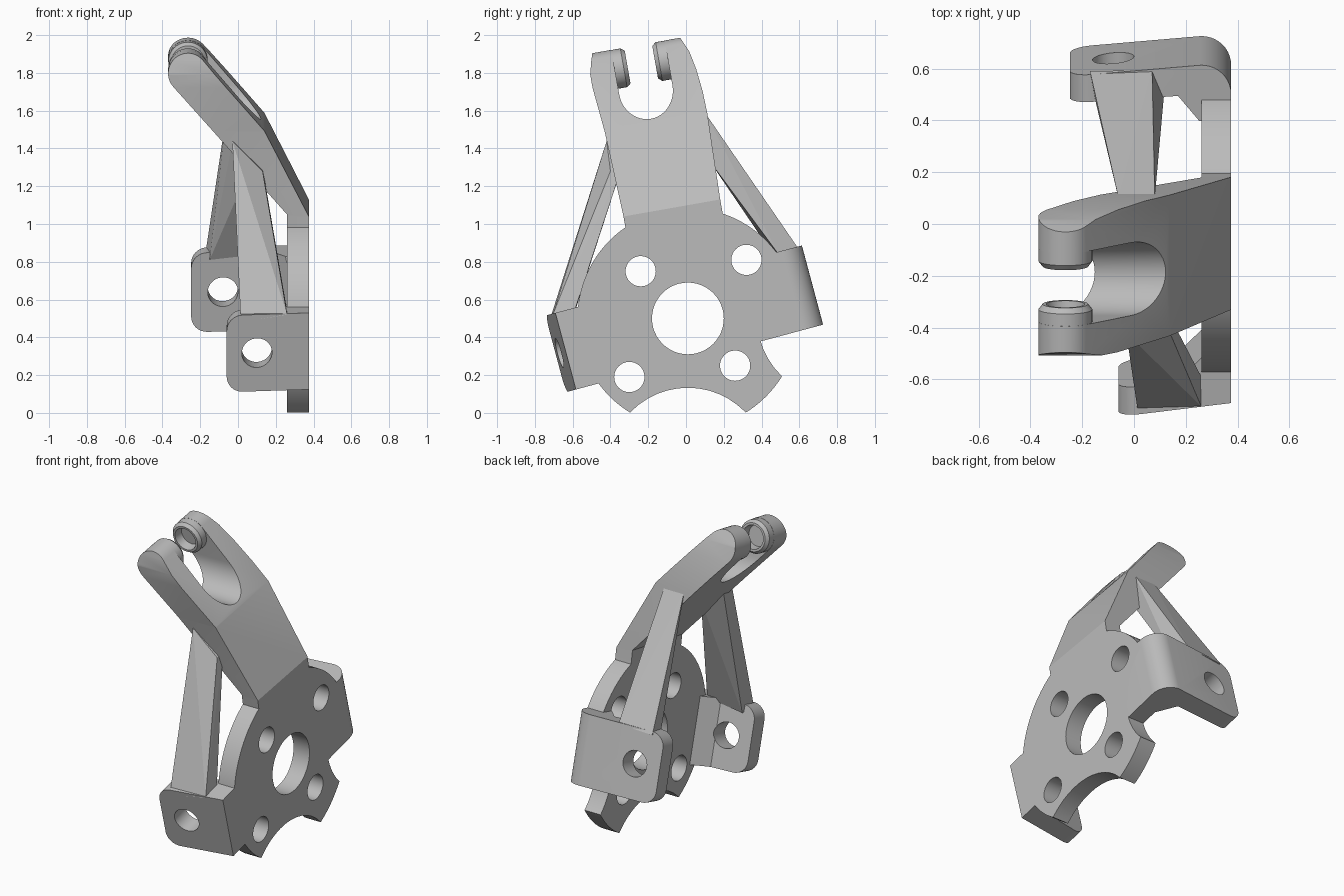
import bpy, bmesh
from math import sin, cos, pi, radians
from mathutils import Matrix, Vector

cube = bpy.data.objects.get("Cube")
if cube:
    bpy.data.objects.remove(cube, do_unlink=True)

grey = bpy.data.materials.new("plain grey")
grey.use_nodes = True
grey.diffuse_color = (0.5, 0.5, 0.5, 1)
grey.node_tree.nodes["Principled BSDF"].inputs["Base Color"].default_value = (0.5, 0.5, 0.5, 1)


def frame(degrees, y, z):
    """Local x, p, q axes, turned about x and placed at (y, z)."""
    return Matrix.Translation((0, y, z)) @ Matrix.Rotation(radians(degrees), 4, 'X')


HUB = frame(0, 0.01, 0.5)       # disc
EARS = frame(15, 0.01, 0.5)     # mounting ears
ARM = frame(10, -0.075, 1.085)  # bent fork arm


def finish(name, bm, matrix=Matrix()):
    bmesh.ops.recalc_face_normals(bm, faces=bm.faces)
    bm.transform(matrix)
    mesh = bpy.data.meshes.new(name)
    bm.to_mesh(mesh)
    bm.free()
    mesh.materials.append(grey)
    ob = bpy.data.objects.new(name, mesh)
    bpy.context.collection.objects.link(ob)
    return ob


def prism(points, axis, lo, hi):
    """Extrude a 2D outline along one axis."""
    def place(p, h):
        c = list(p)
        c.insert(axis, h)
        return Vector(c)
    bm = bmesh.new()
    face = bm.faces.new([bm.verts.new(place(p, lo)) for p in points])
    new = bmesh.ops.extrude_face_region(bm, geom=[face])["geom"]
    step = place((0, 0), hi - lo)
    bmesh.ops.translate(bm, vec=step, verts=[v for v in new if isinstance(v, bmesh.types.BMVert)])
    return bm


def arc(cx, cy, rx, ry, start, end, n):
    turn = [radians(start + (end - start) * i / n) for i in range(n + 1)]
    return [(cx + rx * cos(t), cy + ry * sin(t)) for t in turn]


def disc(cx, cy, r, n=48):
    return arc(cx, cy, r, r, 0, 360, n)[:-1]


def combine(target, cutter, operation='DIFFERENCE'):
    mod = target.modifiers.new("cut", 'BOOLEAN')
    mod.operation, mod.solver, mod.object = operation, 'EXACT', cutter
    bpy.context.view_layer.objects.active = target
    bpy.ops.object.modifier_apply(modifier=mod.name)
    bpy.data.objects.remove(cutter, do_unlink=True)


def smooth(ob):
    bpy.ops.object.select_all(action='DESELECT')
    ob.select_set(True)
    bpy.context.view_layer.objects.active = ob
    bpy.ops.object.shade_smooth_by_angle(angle=radians(25))


def drill(ob, holes):
    for y, z, r in holes:
        combine(ob, finish("cutter", prism(disc(y, z, r), 0, 0.1, 0.6), HUB))


BOLTS = [(-0.25, 0.25, 0.08), (0.31, 0.31, 0.08), (0.25, -0.25, 0.08), (-0.31, -0.31, 0.08)]
BACK, FACE = 0.26, 0.375

# Disc with centre bore, bolt holes and scalloped rim
plate = finish("hub_plate", prism(disc(0, 0, 0.585, 96), 0, BACK, FACE), HUB)
drill(plate, BOLTS + [(0, 0, 0.19), (0, -0.79, 0.423), (0.79, 0, 0.423)])
smooth(plate)


# Bent ears with rounded tips and one cross hole each
def ear(name, outline, half, hole_x, side):
    bm = prism(outline, 2, -half, half)
    tip = min(v.co.x for v in bm.verts) + 0.01
    edges = [e for e in bm.edges if all(v.co.x < tip for v in e.verts)
             and abs(e.verts[0].co.z - e.verts[1].co.z) < 0.01]
    bmesh.ops.bevel(bm, geom=edges, offset=0.085, segments=8, profile=0.5, affect='EDGES')
    ob = finish(name, bm, EARS)
    lo, hi = sorted((0.5 * side, 0.85 * side))
    combine(ob, finish("cutter", prism(disc(hole_x, 0, 0.08), 1, lo, hi), EARS))
    drill(ob, BOLTS)
    smooth(ob)


ear("rear_ear", [(FACE, 0.3)] + arc(0.26, 0.568, 0.115, 0.115, 0, 90, 10)
    + [(-0.248, 0.638), (-0.248, 0.53), (0.17, 0.56), (BACK, 0.45), (BACK, 0.3)], 0.217, -0.08, 1)
ear("front_ear", [(FACE, -0.3), (FACE, -0.67), (-0.06, -0.725), (-0.06, -0.615),
                  (0.17, -0.58), (BACK, -0.49), (BACK, -0.3)], 0.21, 0.1, -1)

# Arm: bent side profile trimmed by the fork outline
TIP_X, TIP_Q, MID = -0.265, 0.775, -0.027
side_profile = ([(BACK, -0.18), (FACE, -0.18), (FACE, 0), (0.14, 0.463)]
                + arc(TIP_X, TIP_Q, 0.105, 0.105, 41, 221, 20) + [(BACK, 0.01)])
arm = finish("fork_arm", prism(side_profile, 1, -0.5, 0.5), ARM)
left_edge = [(-0.26, -0.18), (-0.26, 0), (-0.28, 0.46), (-0.303, 0.7), (-0.303, 0.77),
             (-0.285, 0.84), (-0.25, 0.95), (-0.17, 0.95)]
slot = arc(MID, 0.64, 0.143, 0.156, 180, 360, 24)
right_edge = [(0.116, 0.95), (0.15, 0.95), (0.2, 0.88), (0.235, 0.8), (0.255, 0.7),
              (0.268, 0.58), (0.272, 0.46), (0.26, 0), (0.26, -0.18)]
combine(arm, finish("cutter", prism(left_edge + slot + right_edge, 0, -0.6, 0.6), ARM), 'INTERSECT')
smooth(arm)

# Hollow bosses facing each other across the fork
for name, s in (("front_boss", -1), ("rear_boss", 1)):
    profile = [(0, 0.17), (0.104, 0.17), (0.104, 0.095), (0.088, 0.074),
               (0.074, 0.074), (0.066, 0.13), (0, 0.13)]
    bm = bmesh.new()
    centre = Vector((TIP_X, MID, TIP_Q))
    vs = [bm.verts.new(centre + Vector((r, s * d, 0))) for r, d in profile]
    es = [bm.edges.new(pair) for pair in zip(vs, vs[1:])]
    bmesh.ops.spin(bm, geom=vs + es, cent=centre, axis=(0, 1, 0), angle=2 * pi, steps=40)
    bmesh.ops.remove_doubles(bm, verts=bm.verts, dist=0.0005)
    smooth(finish(name, bm, ARM))


# Tapered struts from the ears to the arm
def strut(name, bottom, top):
    bm = bmesh.new()
    for p in bottom + top:
        bm.verts.new(p)
    bmesh.ops.convex_hull(bm, input=bm.verts)
    bmesh.ops.dissolve_limit(bm, angle_limit=radians(2), verts=bm.verts, edges=bm.edges)
    finish(name, bm)


strut("front_strut",
      [(0.015, -0.725, 0.48), (0.26, -0.705, 0.52), (0.26, -0.59, 0.54), (0.015, -0.6, 0.5)],
      [(-0.03, -0.42, 1.44), (0.13, -0.4, 1.28), (0.13, -0.34, 1.3), (-0.03, -0.33, 1.45)])
strut("rear_strut",
      [(-0.17, 0.59, 0.86), (0.07, 0.595, 0.87), (0.115, 0.49, 0.84), (-0.15, 0.48, 0.81)],
      [(-0.06, 0.1, 1.59), (0.08, 0.1, 1.59), (0.08, 0.12, 1.34), (-0.03, 0.12, 1.43)])
